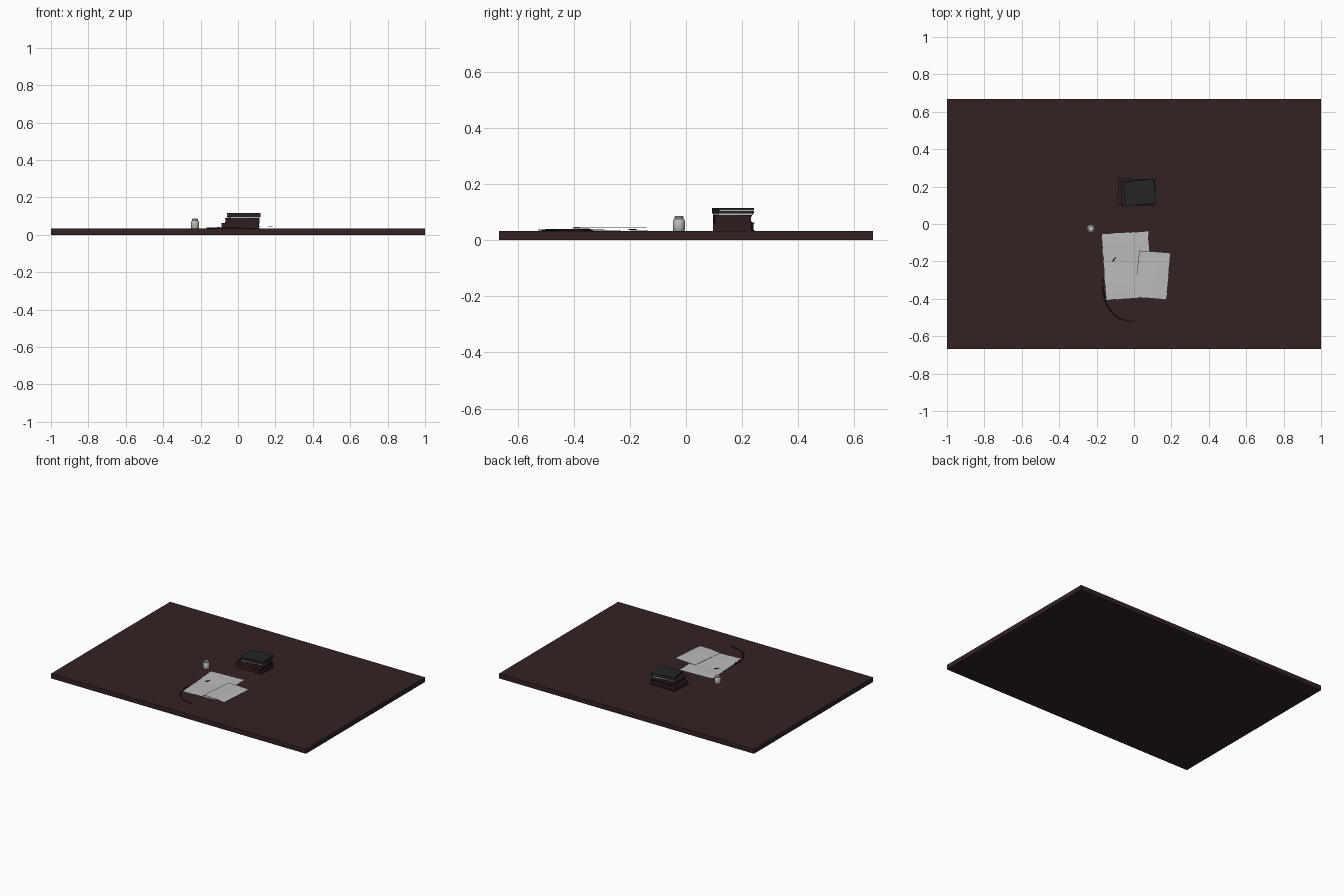
import bpy, bmesh, math, random
from mathutils import Matrix, Vector

random.seed(4)
default = bpy.data.objects.get("Cube")
if default:
    bpy.data.objects.remove(default)


def material(name, rgb, rough=0.8):
    m = bpy.data.materials.new(name)
    m.use_nodes = True
    m.diffuse_color = (*rgb, 1)
    m.roughness = rough
    node = m.node_tree.nodes["Principled BSDF"]
    node.inputs["Base Color"].default_value = (*rgb, 1)
    node.inputs["Roughness"].default_value = rough
    return m


wood = material("dark wood", (0.035, 0.016, 0.016))
leather = material("brown leather", (0.03, 0.012, 0.013))
black_leather = material("black leather", (0.016, 0.019, 0.018))
paper = material("pale paper", (0.5, 0.5, 0.5))
glass = material("grey glass", (0.5, 0.5, 0.48))
ink = material("black ink", (0.008, 0.008, 0.008))
TOP = 0.033


def finish(name, bm, mat):
    bmesh.ops.recalc_face_normals(bm, faces=bm.faces)
    mesh = bpy.data.meshes.new(name)
    bm.to_mesh(mesh)
    bm.free()
    mesh.materials.append(mat)
    ob = bpy.data.objects.new(name, mesh)
    bpy.context.collection.objects.link(ob)
    return ob


def box(name, centre, size, mat, turn=0):
    bm = bmesh.new()
    bmesh.ops.create_cube(bm, size=1)
    bm.transform(Matrix.Translation(centre) @ Matrix.Rotation(math.radians(turn), 4, "Z")
                 @ Matrix.Diagonal((*size, 1)))
    return finish(name, bm, mat)


def book(name, x, y, z, size, turn, mat, cover=0.004):
    """Two boards and a spine around an inset page block."""
    w, d, h = size
    spin = Matrix.Rotation(math.radians(turn), 3, "Z")

    def part(label, offset, dims, m):
        box(name + label, Vector((x, y, z)) + spin @ Vector(offset), dims, m, turn)
    part("_back_cover", (0, 0, cover / 2), (w, d, cover), mat)
    part("_front_cover", (0, 0, h - cover / 2), (w, d, cover), mat)
    part("_spine", (0, -d / 2 + cover / 2, h / 2), (w, cover, h), mat)
    part("_pages", (0, 0, h / 2), (w - 0.008, d - 0.008, h - 2 * cover),
         paper if mat is black_leather else leather)


def sheet(name, corners, height):
    """Thin sheet between four corners with a gently torn edge."""
    a, b, c, d = [Vector(p) for p in corners]
    n, m = 18, 26
    bm = bmesh.new()
    rows = []
    for j in range(m + 1):
        row = []
        for i in range(n + 1):
            u, v = i / n, j / m
            p = a.lerp(b, u).lerp(d.lerp(c, u), v)
            if i in (0, n) or j in (0, m):
                p += Vector((random.uniform(-1, 1), random.uniform(-1, 1))) * 0.002
            row.append(bm.verts.new((p.x, p.y, height(u, v))))
        rows.append(row)
    for j in range(m):
        for i in range(n):
            bm.faces.new((rows[j][i], rows[j][i + 1], rows[j + 1][i + 1], rows[j + 1][i]))
    ob = finish(name, bm, paper)
    thick = ob.modifiers.new("thickness", "SOLIDIFY")
    thick.thickness = 0.001
    return ob


def lathe(name, x, y, profile, mat, sides=16):
    """Closed turned shape from radius and height pairs."""
    bm = bmesh.new()
    rings = []
    for r, z in profile:
        rings.append([bm.verts.new((x + r * math.cos(2 * math.pi * k / sides),
                                    y + r * math.sin(2 * math.pi * k / sides), TOP + z))
                      for k in range(sides)])
    for lo, hi in zip(rings, rings[1:]):
        for k in range(sides):
            q = (k + 1) % sides
            bm.faces.new((lo[k], lo[q], hi[q], hi[k]))
    bm.faces.new(rings[0])
    bm.faces.new(rings[-1])
    ob = finish(name, bm, mat)
    bpy.ops.object.select_all(action="DESELECT")
    ob.select_set(True)
    bpy.context.view_layer.objects.active = ob
    bpy.ops.object.shade_smooth_by_angle(angle=math.radians(40))
    return ob


def strand(name, points, radius, mat):
    """Thin curved strand; each point carries its own width factor."""
    curve = bpy.data.curves.new(name, "CURVE")
    curve.dimensions = "3D"
    curve.bevel_depth = radius
    curve.bevel_resolution = 2
    curve.use_fill_caps = True
    spline = curve.splines.new("BEZIER")
    spline.bezier_points.add(len(points) - 1)
    for bp, (x, y, z, w) in zip(spline.bezier_points, points):
        bp.co = (x, y, z)
        bp.radius = w
        bp.handle_left_type = bp.handle_right_type = "AUTO"
    curve.materials.append(mat)
    ob = bpy.data.objects.new(name, curve)
    bpy.context.collection.objects.link(ob)


# Table top
box("table_top", (0, 0, TOP / 2), (2, 1.334, TOP), wood)

# Stack of three books
book("bottom_book", 0.013, 0.17, TOP, (0.2, 0.142, 0.03), -2, leather)
book("middle_book", 0.022, 0.166, 0.063, (0.18, 0.132, 0.026), 2, leather)
box("loose_pages", (0.03, 0.168, 0.092), (0.158, 0.124, 0.006), paper, 7)
book("top_book", 0.03, 0.168, 0.095, (0.165, 0.13, 0.02), 7, black_leather, 0.008)

# Paper sheets, the smaller one lifted over the larger
sheet("large_sheet", [(-0.148, -0.405), (0.095, -0.39), (0.075, -0.04), (-0.172, -0.055)],
      lambda u, v: TOP + 0.003 + 0.001 * math.sin(9 * v))
sheet("small_sheet", [(0.003, -0.39), (0.175, -0.405), (0.195, -0.155), (0.028, -0.142)],
      lambda u, v: 0.043 + 0.003 * math.sin(math.pi * u) * (1 - v) + 0.002 * v)

# Ink bottle with stopper
lathe("ink_bottle", -0.23, -0.025, [(0.019, 0), (0.021, 0.003), (0.021, 0.037), (0.018, 0.041),
                                    (0.014, 0.043)], glass)
lathe("bottle_stopper", -0.23, -0.025, [(0.014, 0.041), (0.016, 0.044), (0.016, 0.05),
                                        (0.013, 0.053)], glass)

# Curved quill and a small pen stroke
strand("curved_quill", [(-0.163, -0.29, 0.036, 0.5), (-0.163, -0.37, 0.036, 1.3),
                        (-0.14, -0.44, 0.036, 1.3), (-0.085, -0.5, 0.036, 1),
                        (0.015, -0.525, 0.036, 0.7)], 0.0028, leather)
strand("pen_stroke", [(-0.114, -0.204, 0.038, 0.6), (-0.107, -0.19, 0.038, 1),
                      (-0.097, -0.178, 0.038, 0.8)], 0.0025, ink)
